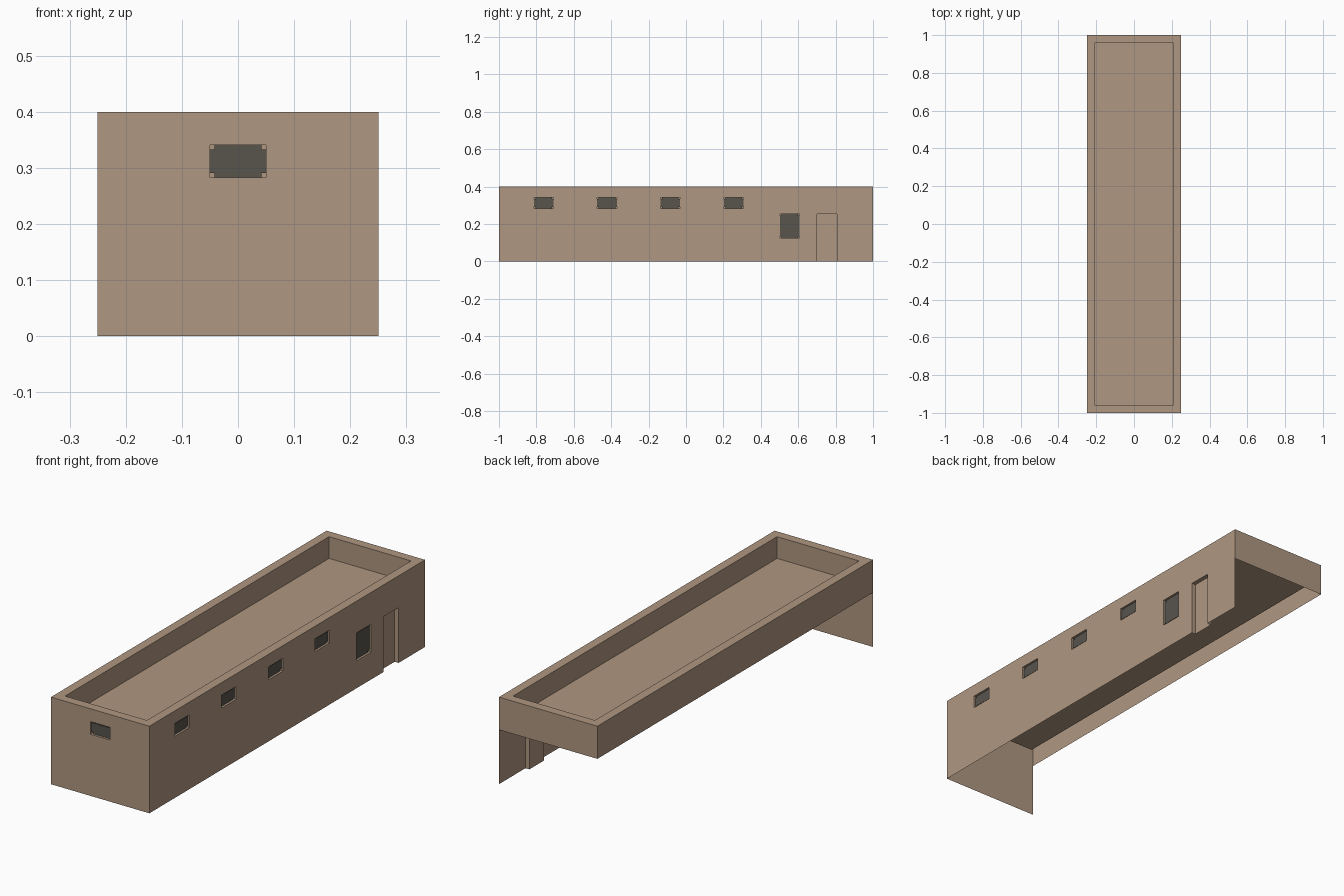
import bpy
import bmesh
from math import radians
from mathutils import Matrix, Vector

if "Cube" in bpy.data.objects:
    bpy.data.objects.remove(bpy.data.objects["Cube"])

HX, HY, TOP = 0.25, 1.0, 0.40      # half width, half length, height
BAND, ROOF = 0.25, 0.30            # bottom of upper band, roof deck level
RIM, RECESS = 0.042, 0.02          # parapet thickness, opening depth


def material(name, rgb):
    m = bpy.data.materials.new(name)
    m.use_nodes = True
    m.diffuse_color = (*rgb, 1)
    m.node_tree.nodes["Principled BSDF"].inputs["Base Color"].default_value = (*rgb, 1)
    return m


plaster = material("tan plaster", (0.43, 0.31, 0.22))
grey = material("dark grey", (0.098, 0.089, 0.076))

# Each side: turn about z, distance from the centre, half length along the wall
SIDES = {"front": (0, HY, HX), "right": (90, HX, HY),
         "back": (180, HY, HX), "left": (270, HX, HY)}


class Side:
    """Gathers flat faces given as (along, height, depth) on one side."""

    def __init__(self, side):
        angle, self.dist, self.half = SIDES[side]
        self.rot = Matrix.Rotation(radians(angle), 3, "Z")
        self.bm = bmesh.new()

    def face(self, *points):
        self.bm.faces.new([self.bm.verts.new(self.rot @ Vector((u, d - self.dist, z)))
                           for u, z, d in points])

    def panel(self, u0, u1, z0, z1, d=0.0):
        self.face((u0, z0, d), (u1, z0, d), (u1, z1, d), (u0, z1, d))

    def reveal(self, u0, u1, z0, z1, d0, d1, sill=True, outward=False):
        ring = [(u0, z0), (u0, z1), (u1, z1), (u1, z0)]
        if outward:
            ring.reverse()
        for i in range(4 if sill else 3):
            a, b = ring[i], ring[(i + 1) % 4]
            self.face((*a, d0), (*b, d0), (*b, d1), (*a, d1))

    def finish(self, name, mat):
        bmesh.ops.remove_doubles(self.bm, verts=self.bm.verts, dist=1e-5)
        mesh = bpy.data.meshes.new(name)
        self.bm.to_mesh(mesh)
        self.bm.free()
        mesh.materials.append(mat)
        obj = bpy.data.objects.new(name, mesh)
        bpy.context.collection.objects.link(obj)


def wall(side, base, openings):
    """Sheet wall whose openings are left out of a grid of panels."""
    s = Side(side)
    us = sorted({-s.half, s.half, *(u for o in openings for u in o[:2])})
    zs = sorted({base, TOP, *(z for o in openings for z in o[2:])})
    for u0, u1 in zip(us, us[1:]):
        for z0, z1 in zip(zs, zs[1:]):
            u, z = (u0 + u1) / 2, (z0 + z1) / 2
            if not any(o[0] < u < o[1] and o[2] < z < o[3] for o in openings):
                s.panel(u0, u1, z0, z1)
    for o in openings:
        s.reveal(*o, 0, RECESS, sill=o[2] > 0)
        s.panel(*o, RECESS)
    s.finish(side + "_wall", plaster)


def grille(side, name, u0, u1, z0, z1):
    """Cross-shaped window infill that leaves the four corners open."""
    s = Side(side)
    n = 0.008
    for box in ((u0, u1, z0 + n, z1 - n), (u0 + n, u1 - n, z0, z1)):
        near = 0.008 if box[0] == u0 else 0.010
        s.panel(*box, near)
        s.reveal(*box, near, 0.016, outward=True)
    s.finish(name, grey)


# Openings
front_window = (-0.05, 0.05, 0.283, 0.341)
high_windows = [(y, y + 0.105, 0.283, 0.342) for y in (-0.813, -0.475, -0.136, 0.203)]
low_window = (0.503, 0.608, 0.126, 0.254)
door = (0.70, 0.808, 0, 0.254)

# Outer walls: two full height, two only as an upper band
wall("front", 0, [front_window])
wall("right", 0, [*high_windows, low_window, door])
wall("back", BAND, [])
wall("left", BAND, [])

# Window infill
grille("front", "front_window", *front_window)
for i, w in enumerate(high_windows):
    grille("right", f"high_window_{i + 1}", *w)
grille("right", "low_window", *low_window)

# Parapet: mitred rim on top and inner faces down to the deck
for side in SIDES:
    s = Side(side)
    h, k = s.half, s.half - RIM
    s.face((-h, TOP, 0), (h, TOP, 0), (k, TOP, RIM), (-k, TOP, RIM))
    s.face((k, ROOF, RIM), (-k, ROOF, RIM), (-k, TOP, RIM), (k, TOP, RIM))
    s.finish(side + "_parapet", plaster)

# Roof deck
deck = Side("front")
k = HX - RIM
deck.face((-k, ROOF, RIM), (k, ROOF, RIM), (k, ROOF, 2 * HY - RIM), (-k, ROOF, 2 * HY - RIM))
deck.finish("roof_deck", plaster)
